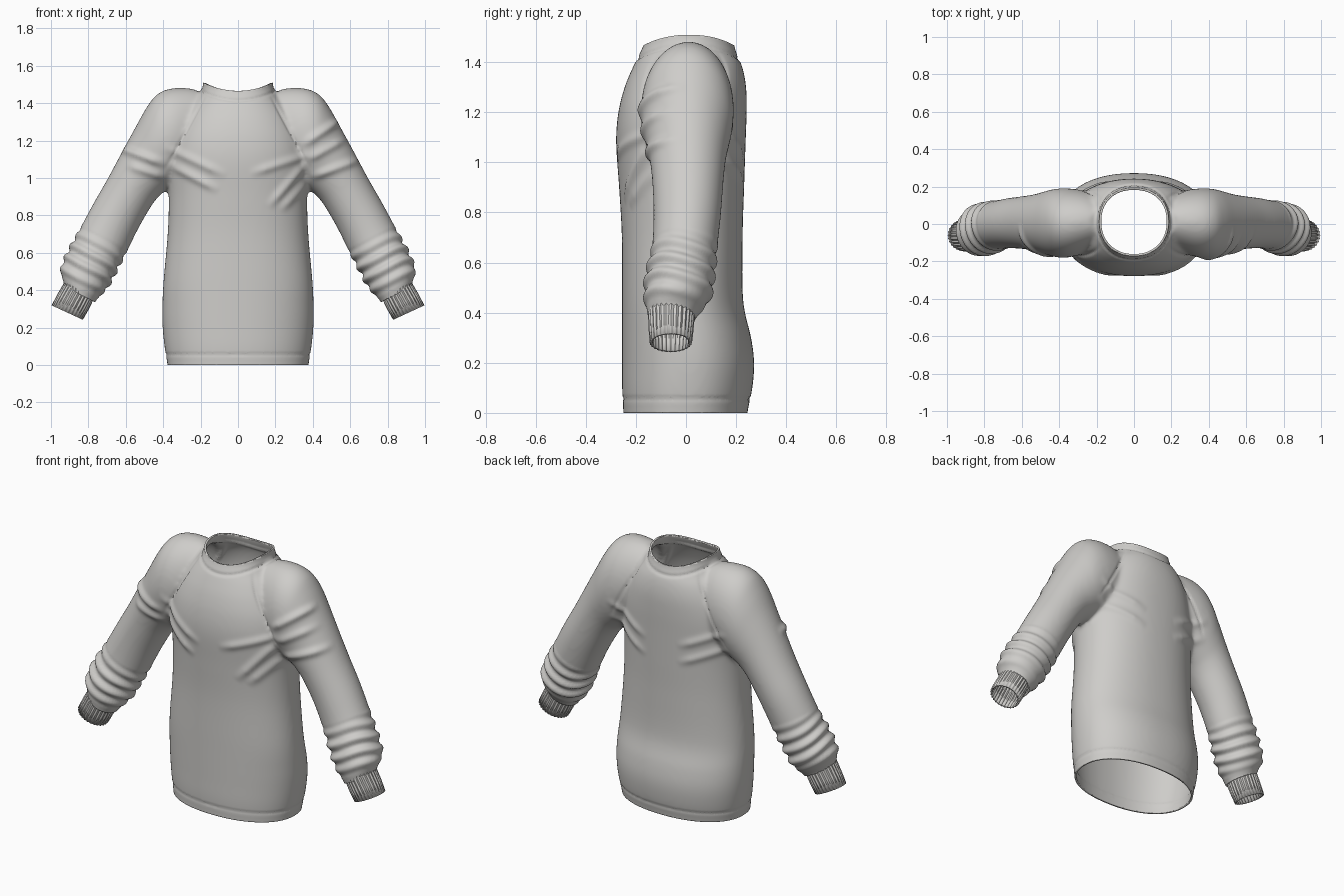
import bpy, bmesh, math
from mathutils import Vector

default_cube = bpy.data.objects.get("Cube")
if default_cube:
    bpy.data.objects.remove(default_cube, do_unlink=True)

fabric = bpy.data.materials.new("warm_grey_fabric")
fabric.use_nodes = True
fabric.diffuse_color = (0.62, 0.61, 0.59, 1)
fabric.node_tree.nodes["Principled BSDF"].inputs["Base Color"].default_value = fabric.diffuse_color


def catmull(rows, steps):
    """Smoothly interpolate rows of section values."""
    out = []
    for i in range(len(rows) - 1):
        a, b, c, d = (rows[max(0, min(len(rows) - 1, i + k))] for k in (-1, 0, 1, 2))
        for s in range(steps):
            t = s / steps
            out.append([q + 0.5 * t * (r - p + t * (2 * p - 5 * q + 4 * r - u + t * (3 * (q - r) + u - p)))
                        for p, q, r, u in zip(a, b, c, d)])
    return out + [list(rows[-1])]


def loft(name, rows, sides=64, power=2.0, ribs=0, rib_depth=0.0, caps=True, side=1):
    """Skin sections given as outer x, z, inner x, z, front y, back y."""
    bm = bmesh.new()
    rings = []
    for tx, tz, bx, bz, yf, yb in rows:
        centre = Vector(((tx + bx) / 2, (yf + yb) / 2, (tz + bz) / 2))
        across = Vector(((tx - bx) / 2, 0, (tz - bz) / 2))
        ring = []
        for k in range(sides):
            ang = math.tau * k / sides
            c, s = math.cos(ang), math.sin(ang)
            c = math.copysign(abs(c) ** (2 / power), c)
            s = math.copysign(abs(s) ** (2 / power), s)
            grow = 1 + rib_depth * math.cos(ribs * ang)
            p = centre + (across * c + Vector((0, (yb - yf) / 2 * s, 0))) * grow
            ring.append(bm.verts.new((p.x * side, p.y, p.z)))
        rings.append(ring)
    for lower, upper in zip(rings, rings[1:]):
        for k in range(sides):
            n = (k + 1) % sides
            bm.faces.new((lower[k], lower[n], upper[n], upper[k]))
    if caps:
        bm.faces.new(rings[0])
        bm.faces.new(rings[-1])
    bmesh.ops.recalc_face_normals(bm, faces=bm.faces)
    mesh = bpy.data.meshes.new(name)
    bm.to_mesh(mesh)
    bm.free()
    obj = bpy.data.objects.new(name, mesh)
    bpy.context.collection.objects.link(obj)
    return obj


def finish(obj, thickness, offset=-1, angle=50):
    obj.data.materials.clear()
    obj.data.materials.append(fabric)
    shell = obj.modifiers.new("cloth_thickness", 'SOLIDIFY')
    shell.thickness, shell.offset = thickness, offset
    bpy.ops.object.select_all(action='DESELECT')
    obj.select_set(True)
    bpy.context.view_layer.objects.active = obj
    bpy.ops.object.shade_smooth_by_angle(angle=math.radians(angle))


# Torso sections: height, half width, front, back
torso_rows = [
    (-0.1, 0.37, -0.25, 0.235), (0, 0.377, -0.25, 0.245), (0.1, 0.393, -0.255, 0.265),
    (0.2, 0.403, -0.255, 0.272), (0.3, 0.405, -0.255, 0.26), (0.45, 0.398, -0.255, 0.228),
    (0.7, 0.376, -0.256, 0.226), (0.9, 0.37, -0.267, 0.232), (1.08, 0.378, -0.279, 0.238),
    (1.2, 0.36, -0.27, 0.242), (1.3, 0.32, -0.245, 0.24), (1.38, 0.27, -0.212, 0.225),
    (1.44, 0.215, -0.182, 0.2), (1.49, 0.188, -0.165, 0.19), (1.6, 0.185, -0.16, 0.19)]
torso = loft("sweater_body", [(w, z, -w, z, f, b) for z, w, f, b in catmull(torso_rows, 5)], 96, 2.2)

# Sleeve sections from inside the shoulder to the wrist
sleeve_rows = catmull([
    (0.15, 1.45, 0.15, 1.05, -0.1, 0.13), (0.25, 1.478, 0.22, 1.02, -0.14, 0.17),
    (0.36, 1.478, 0.28, 0.99, -0.172, 0.187), (0.435, 1.445, 0.33, 0.96, -0.18, 0.19),
    (0.49, 1.375, 0.37, 0.94, -0.174, 0.186), (0.55, 1.268, 0.395, 0.925, -0.16, 0.174),
    (0.62, 1.14, 0.42, 0.905, -0.146, 0.16), (0.695, 1.0, 0.46, 0.855, -0.135, 0.15),
    (0.775, 0.86, 0.53, 0.735, -0.13, 0.14), (0.85, 0.72, 0.597, 0.6, -0.136, 0.125),
    (0.915, 0.6, 0.652, 0.495, -0.16, 0.112), (0.95, 0.51, 0.695, 0.415, -0.168, 0.1),
    (0.935, 0.45, 0.74, 0.365, -0.157, 0.06), (0.93, 0.415, 0.765, 0.335, -0.15, 0.035),
    (0.95, 0.38, 0.78, 0.3, -0.15, 0.03)], 5)

# Merge body and sleeves into one continuous garment
helpers = []
for side in (1, -1):
    sleeve = loft("sleeve_helper", sleeve_rows, side=side)
    union = torso.modifiers.new("join_sleeve", 'BOOLEAN')
    union.operation, union.solver, union.object = 'UNION', 'EXACT', sleeve
    helpers.append(sleeve)
remesh = torso.modifiers.new("even_cloth", 'REMESH')
remesh.mode, remesh.voxel_size = 'VOXEL', 0.0105
bpy.context.view_layer.update()
baked = bpy.data.meshes.new_from_object(torso.evaluated_get(bpy.context.evaluated_depsgraph_get()))
torso.modifiers.clear()
torso.data = baked
for helper in helpers:
    bpy.data.objects.remove(helper, do_unlink=True)

bm = bmesh.new()
bm.from_mesh(baked)
for _ in range(7):
    bmesh.ops.smooth_vert(bm, verts=bm.verts, factor=0.5, use_axis_x=True, use_axis_y=True, use_axis_z=True)


def cut(faces, point, normal):
    geom = set(faces) | {e for f in faces for e in f.edges} | {v for f in faces for v in f.verts}
    bmesh.ops.bisect_plane(bm, geom=list(geom), plane_co=point, plane_no=normal, clear_outer=True)


# Open the hem, the wrists and the saddle-shaped neckline
cut([f for f in bm.faces if f.calc_center_median().z < 0.1], (0, 0, 0), (0, 0, -1))
for side in (1, -1):
    cut([f for f in bm.faces if f.calc_center_median().x * side > 0.7 and f.calc_center_median().z < 0.5],
        (0.846 * side, 0, 0.378), (0.46 * side, 0, -0.89))
saddle = 1.25
for v in bm.verts:
    v.co.z -= saddle * v.co.x ** 2
cut([f for f in bm.faces if abs(f.calc_center_median().x) < 0.26 and f.calc_center_median().z > 1.4],
    (0, 0, 1.466), (0, 0, 1))
for v in bm.verts:
    v.co.z += saddle * v.co.x ** 2


def ridge(p, x1, z1, x2, z2, width):
    """Soft ridge along a line seen from the front, fading at its ends."""
    a, d = Vector((x1, z1)), Vector((x2 - x1, z2 - z1))
    q = Vector((p.x, p.z)) - a
    t = q.dot(d) / d.length_squared
    if t < 0 or t > 1:
        return 0
    off = abs(q.x * d.y - q.y * d.x) / d.length
    return math.exp(-(off / width) ** 2) * min(1, 4 * t, 4 * (1 - t))


# Drapery folds as lines: x, z, x, z, height
front_folds = [
    (-0.66, 1.17, -0.38, 1.07, 0.015), (-0.6, 1.07, -0.38, 1.0, 0.011), (-0.4, 1.17, -0.06, 1.01, 0.011),
    (-0.38, 1.08, -0.1, 0.93, 0.012), (0.34, 1.17, 0.56, 1.32, 0.015), (0.36, 1.09, 0.58, 1.21, 0.012),
    (0.38, 1.0, 0.66, 1.1, 0.014), (0.4, 1.13, 0.06, 1.02, 0.011), (0.38, 1.1, 0.16, 0.84, 0.012),
    (0.39, 1.0, 0.22, 0.82, 0.009)]
back_folds = [(s * 0.4, z, s * 0.1, z - 0.13, 0.009) for s in (1, -1) for z in (1.15, 1.05)]

bm.normal_update()
moves = []
for v in bm.verts:
    p, n, ax = v.co, v.normal, abs(v.co.x)
    h = 0
    for x1, z1, x2, z2, amp in (front_folds if p.y < 0 else back_folds):
        h += amp * ridge(p, x1, z1, x2, z2, 0.022) * min(1, abs(p.y) / 0.06)
    # Bunched cloth above the cuff
    along = (ax - 0.846) * 0.46 - (p.z - 0.378) * 0.89
    if ax > 0.5 and -0.33 < along < -0.03:
        fade = math.sin(math.pi * (along + 0.33) / 0.3) ** 0.7
        wave = math.sin(along * 88 + 2.2 * math.sin(p.y * 12 + p.x * 4))
        h += 0.009 * fade * wave
    # Raglan, collar and hem seams
    h -= 0.007 * (0 if ax > 0.42 else ridge(Vector((ax, 0, p.z)), 0.17, 1.45, 0.39, 1.04, 0.007))
    if math.hypot(p.x, p.y) < 0.26:
        h -= 0.006 * math.exp(-((p.z - saddle * p.x ** 2 - 1.415) / 0.008) ** 2)
    if p.z < 0.1:
        h -= 0.004 * math.exp(-((p.z - 0.055) / 0.007) ** 2)
    moves.append((v, n * h))
for v, move in moves:
    v.co += Vector((move.x, move.y, move.z if v.co.z > 0.02 else 0))
bm.to_mesh(baked)
bm.free()
finish(torso, 0.011)

# Ribbed cuffs
for side, label in ((1, "left"), (-1, "right")):
    cuff = loft(label + "_cuff", [
        (0.92, 0.465, 0.77, 0.38, -0.148, 0.03), (0.93, 0.435, 0.775, 0.35, -0.15, 0.033),
        (0.965, 0.375, 0.802, 0.295, -0.147, 0.028), (0.994, 0.318, 0.832, 0.243, -0.143, 0.022)],
        168, ribs=28, rib_depth=0.028, caps=False, side=side)
    finish(cuff, 0.009, angle=35)
